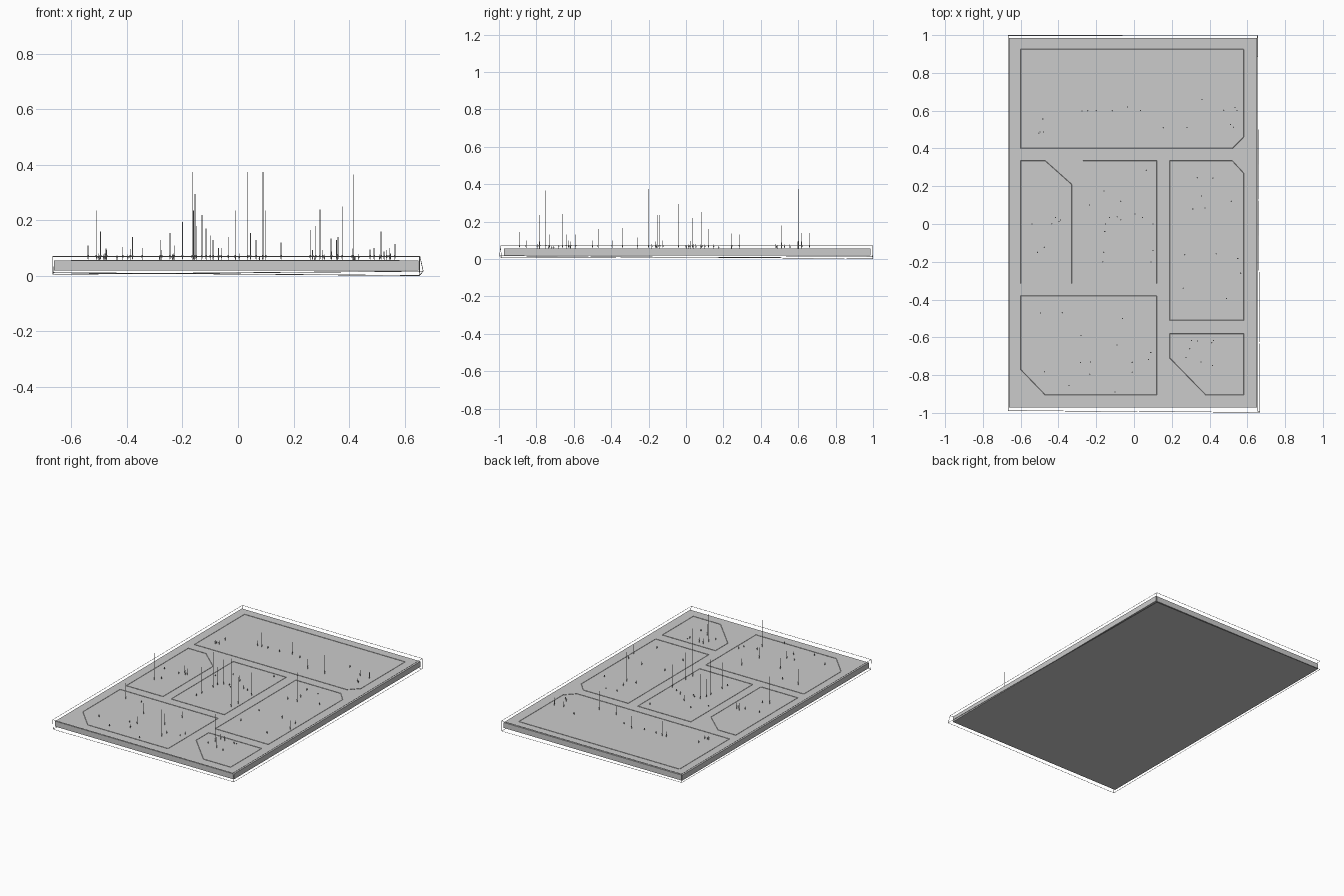
import bpy, bmesh, random
from mathutils import Vector, Matrix

random.seed(4)
TOP = 0.055


def finish(name, bm):
    me = bpy.data.meshes.new(name)
    bm.to_mesh(me)
    bm.free()
    ob = bpy.data.objects.new(name, me)
    bpy.context.collection.objects.link(ob)
    return ob


def rod(bm, a, b, r1=0.0013, r2=0.0013, sides=4):
    a, b = Vector(a), Vector(b)
    d = b - a
    m = Matrix.Translation((a + b) / 2) @ d.to_track_quat('Z', 'Y').to_matrix().to_4x4()
    bmesh.ops.create_cone(bm, cap_ends=True, segments=sides, radius1=r1,
                          radius2=r2, depth=d.length, matrix=m)


def loop_of_rods(bm, pts):
    for i, p in enumerate(pts):
        rod(bm, p, pts[(i + 1) % len(pts)])


# slab
bm = bmesh.new()
bmesh.ops.create_cube(bm, size=1, matrix=Matrix.Translation((-0.006, 0.007, 0.037))
                      @ Matrix.Diagonal((1.312, 1.958, 0.036, 1)))
finish("slab", bm)

# thin, slightly skewed wire frame around the slab
low = [(-0.666, -0.988, 0.006), (0.667, -0.997, 0.017), (0.653, 0.999, 0.0014), (-0.667, 0.997, 0.012)]
high = [(-0.667, -0.99, 0.07), (0.655, -0.99, 0.07), (0.654, 0.999, 0.07), (-0.667, 0.998, 0.07)]
bm = bmesh.new()
loop_of_rods(bm, low)
loop_of_rods(bm, high)
for a, b in zip(low, high):
    rod(bm, a, b)
finish("wire_frame", bm)

# zone outlines drawn on the top
zones = {
    "back": [(-0.6, 0.925), (0.58, 0.925), (0.58, 0.46), (0.52, 0.40), (-0.6, 0.40)],
    "left": [(-0.6, 0.335), (-0.47, 0.335), (-0.33, 0.21), (-0.33, -0.315), (-0.6, -0.315)],
    "centre": [(-0.27, 0.335), (0.12, 0.335), (0.12, -0.315), (-0.27, -0.315)],
    "right": [(0.19, 0.335), (0.52, 0.335), (0.58, 0.27), (0.58, -0.51), (0.19, -0.51)],
    "front_right": [(0.19, -0.58), (0.58, -0.58), (0.58, -0.905), (0.38, -0.905), (0.19, -0.71)],
    "front_left": [(-0.6, -0.38), (0.12, -0.38), (0.12, -0.905), (-0.47, -0.905), (-0.6, -0.77)],
}
for name, pts in zones.items():
    bm = bmesh.new()
    loop_of_rods(bm, [(x, y, TOP + 0.001) for x, y in pts])
    finish("zone_outline_" + name, bm)

# tall pins: x, y, top
pins = [
    (0.035, 0.6, .375), (-.165, -.2, .375), (.09, -.2, .375), (.415, -.75, .365),
    (-.155, -.04, .295), (.375, .085, .25), (-.51, -.15, .235), (-.16, -.15, .235),
    (-.01, -.785, .235), (.10, -.14, .235), (.295, -.66, .24), (-.13, .035, .22),
    (.1, 0, .21), (-.2, .6, .195), (.28, .51, .18), (-.15, .0, .18), (-.115, .6, .17),
    (.26, -.34, .165), (-.495, -.47, .16), (.515, .12, .16), (-.245, .6, .155),
    (.045, .035, .155), (-.1, -.89, .145), (-.38, -.47, .14), (-.035, .62, .14),
    (.36, .66, .14), (.335, .245, .135), (-.09, -.64, .13), (.065, .285, .13),
    (-.28, -.59, .13), (.155, .51, .12), (.355, -.73, .13), (.565, -.26, .115),
    (-.54, 0.0, .11), (-.23, -.73, .11), (-.415, .035, .105), (-.345, -.855, .10),
    (.49, -.395, .10), (.545, .6, .10), (-.07, .12, .10), (-.06, -.5, .10),
]
# short pins scattered near the clusters
for cx, cy, w, h, n in [(-.4, .55, .15, .08, 5), (.45, .57, .1, .07, 4), (-.47, 0, .1, .15, 4),
                        (-.1, .05, .15, .2, 5), (.4, 0, .15, .3, 6), (.36, -.7, .13, .09, 5),
                        (-.2, -.65, .3, .2, 6)]:
    for _ in range(n):
        pins.append((cx + random.uniform(-w, w), cy + random.uniform(-h, h),
                     random.uniform(.068, .1)))

# each pin is a stem with a small point touching the slab
bm = bmesh.new()
for x, y, z in pins:
    tip = min(0.02, (z - TOP) * 0.6)
    rod(bm, (x, y, TOP), (x, y, TOP + tip), 0.0003, 0.0035, 6)
    rod(bm, (x, y, TOP + tip), (x, y, z))
finish("marker_pins", bm)
